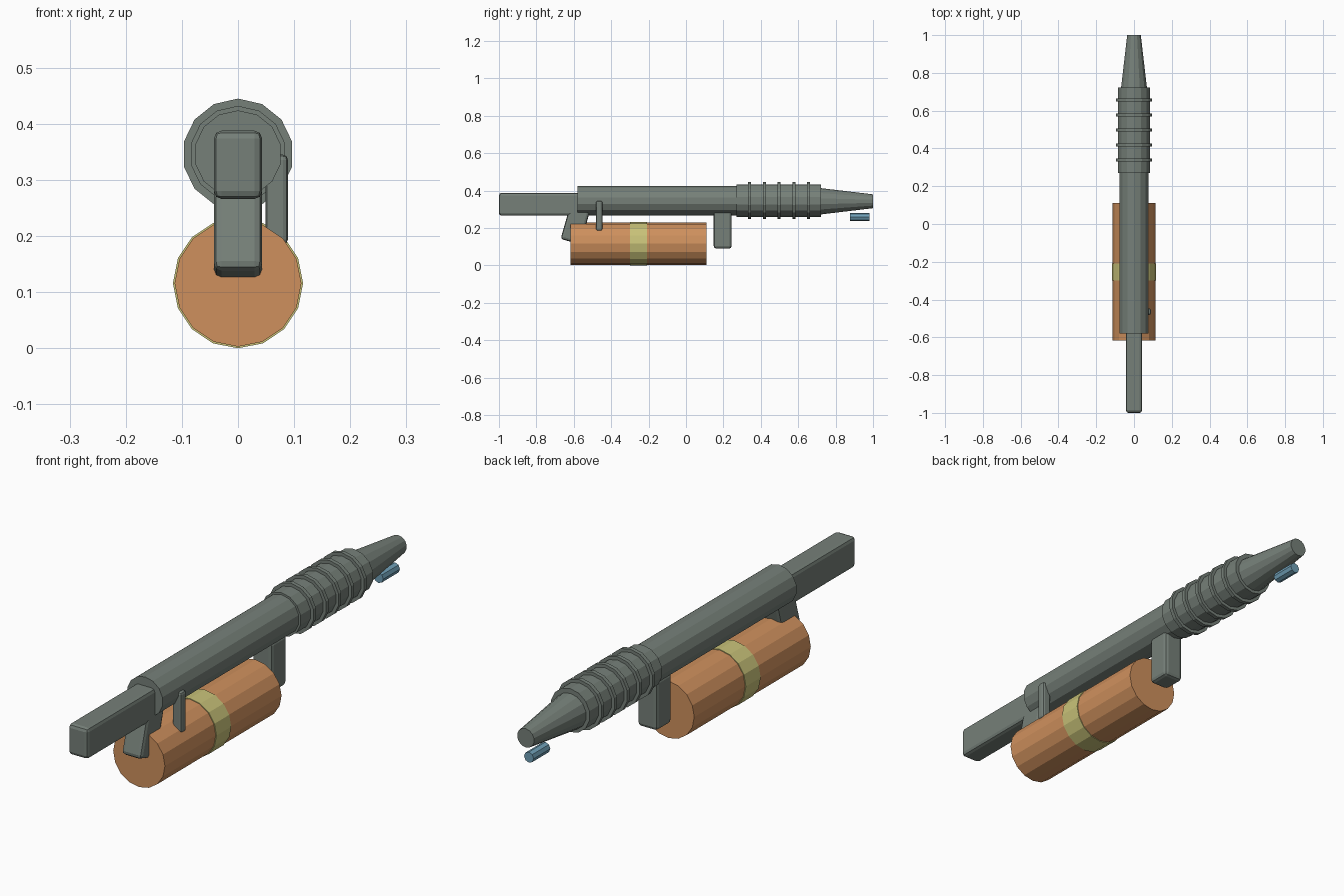
import bpy
from math import radians

if "Cube" in bpy.data.objects:
    bpy.data.objects.remove(bpy.data.objects["Cube"])


def material(name, rgb):
    mat = bpy.data.materials.new(name)
    mat.diffuse_color = (*rgb, 1)
    mat.use_nodes = True
    mat.node_tree.nodes["Principled BSDF"].inputs["Base Color"].default_value = mat.diffuse_color
    return mat


METAL = material("grey_metal", (0.18, 0.215, 0.19))
ORANGE = material("orange_paint", (0.62, 0.28, 0.11))
YELLOW = material("yellow_paint", (0.58, 0.54, 0.19))
BLUE = material("blue_paint", (0.16, 0.35, 0.47))


def tube(name, y0, y1, z, r0, r1=None, sides=14, mat=METAL):
    """Flat-faced cylinder or cone running along y."""
    bpy.ops.mesh.primitive_cone_add(
        vertices=sides, radius1=r0, radius2=r0 if r1 is None else r1,
        depth=y1 - y0, location=(0, (y0 + y1) / 2, z), rotation=(radians(-90), 0, 0))
    ob = bpy.context.object
    ob.name = name
    ob.data.materials.append(mat)
    return ob


def block(name, loc, size, bevel=0.014, tilt=0):
    """Box with chamfered edges, tilted about x."""
    bpy.ops.mesh.primitive_cube_add(size=1, location=loc)
    ob = bpy.context.object
    ob.name = name
    ob.scale = size
    bpy.ops.object.transform_apply(location=False, rotation=False, scale=True)
    ob.rotation_euler.x = radians(tilt)
    ob.data.materials.append(METAL)
    mod = ob.modifiers.new("Bevel", 'BEVEL')
    mod.width = bevel
    mod.segments = 2
    return ob


AXIS = 0.346

# Barrel, handguard with cooling rings, nozzle
tube("barrel", -0.58, 0.29, AXIS, 0.078)
tube("handguard", 0.27, 0.722, AXIS, 0.086)
for i in range(5):
    y = 0.34 + 0.079 * i
    tube(f"cooling_ring_{i + 1}", y - 0.008, y + 0.008, AXIS, 0.099)
tube("nozzle", 0.715, 1.0, AXIS - 0.003, 0.071, 0.037)

# Pilot burner under the nozzle
tube("pilot_burner", 0.876, 0.98, 0.259, 0.021, sides=8, mat=BLUE)

# Fuel tank with a painted band
tube("fuel_tank", -0.617, 0.11, 0.116, 0.113, sides=16, mat=ORANGE)
tube("tank_band", -0.30, -0.208, 0.116, 0.116, sides=16, mat=YELLOW)

# Stock, grips and side lever
block("stock", (0, -0.77, 0.327), (0.086, 0.46, 0.122))
block("rear_grip", (0, -0.59, 0.223), (0.086, 0.11, 0.20), tilt=-16)
block("front_grip", (0, 0.196, 0.19), (0.086, 0.096, 0.20))
block("side_lever", (0.069, -0.464, 0.265), (0.04, 0.034, 0.16), bevel=0.009)
